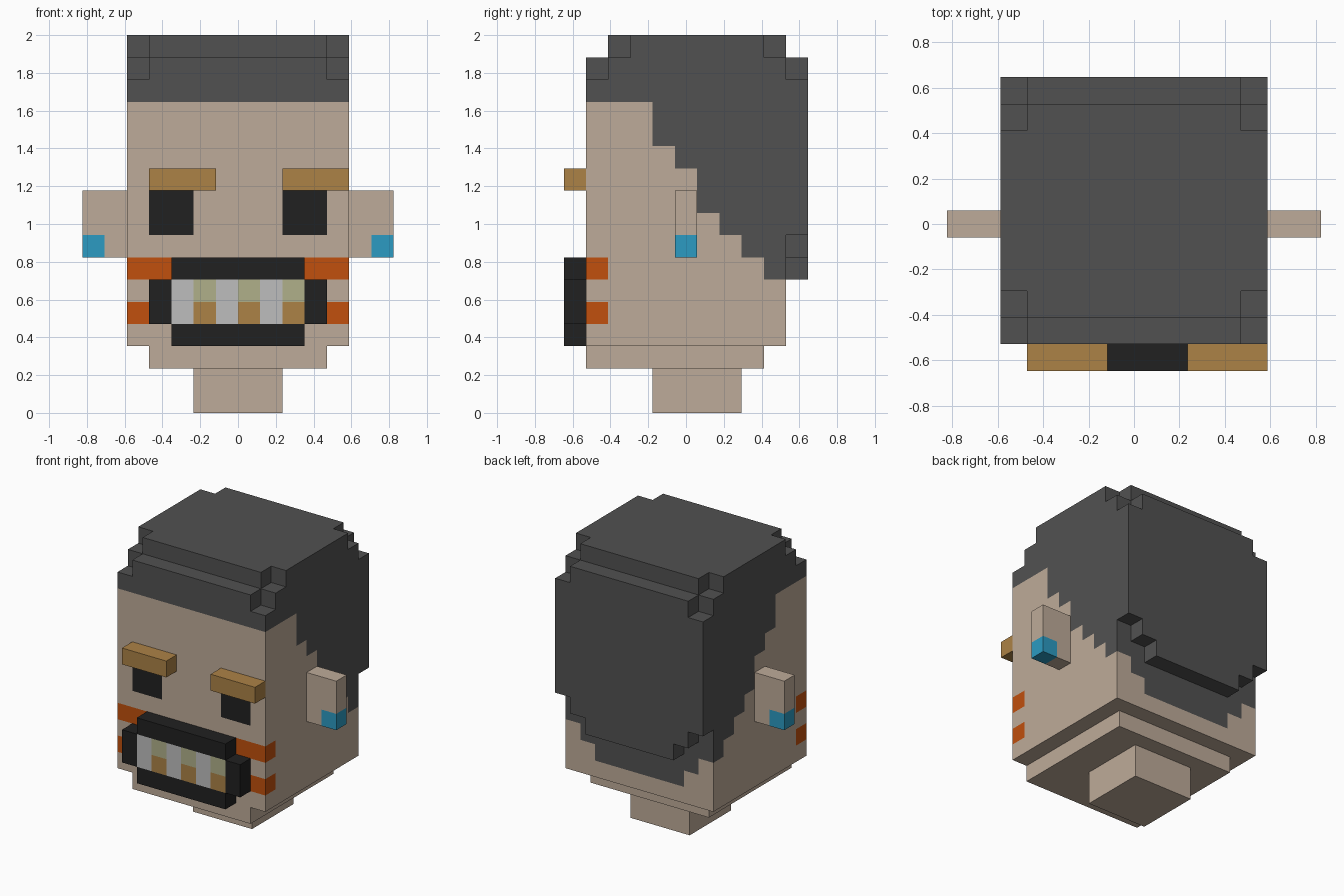
import bpy, bmesh, math
from mathutils import Vector

U = 2 / 17                       # size of one block
SHIFT = Vector((0, -0.5, 0))     # depth sits half a block off the grid

cube = bpy.data.objects.get("Cube")
if cube:
    bpy.data.objects.remove(cube, do_unlink=True)

COLOURS = {
    "skin": (0.515, 0.407, 0.319),
    "hair_grey": (0.083, 0.083, 0.083),
    "black": (0.015, 0.015, 0.015),
    "gold": (0.413, 0.223, 0.061),
    "orange": (0.533, 0.08, 0.004),
    "blue": (0.025, 0.328, 0.539),
    "tooth_white": (0.515, 0.515, 0.515),
    "tooth_yellow": (0.434, 0.434, 0.254),
}
MATS = {}
for key, rgb in COLOURS.items():
    mat = bpy.data.materials.new(key)
    mat.use_nodes = True
    mat.diffuse_color = (*rgb, 1)
    bsdf = next(n for n in mat.node_tree.nodes if n.type == 'BSDF_PRINCIPLED')
    bsdf.inputs["Base Color"].default_value = (*rgb, 1)
    MATS[key] = mat

AXES = [Vector((1, 0, 0)), Vector((0, 1, 0)), Vector((0, 0, 1))]


def block_part(name, boxes, paint):
    """Outer shell of joined boxes ((x0, x1), (y0, y1), (z0, z1)) in blocks.
    paint is a colour name, or a rule giving one for each block."""
    rule = paint if callable(paint) else lambda x, y, z: paint
    cells = {(x, y, z) for bx, by, bz in boxes
             for x in range(*bx) for y in range(*by) for z in range(*bz)}
    mesh = bpy.data.meshes.new(name)
    bm = bmesh.new()
    verts, slots = {}, []

    def corner(p):
        k = tuple(round(c) for c in p)
        if k not in verts:
            verts[k] = bm.verts.new((p + SHIFT) * U)
        return verts[k]

    for cell in sorted(cells):
        colour = rule(*cell)
        if colour not in slots:
            slots.append(colour)
            mesh.materials.append(MATS[colour])
        for i, n in enumerate(AXES):
            a, b = AXES[(i + 1) % 3], AXES[(i + 2) % 3]
            for side in (0, 1):
                near = Vector(cell) + n * (2 * side - 1)
                if tuple(round(c) for c in near) in cells:
                    continue
                o = Vector(cell) + n * side
                ring = [o, o + a, o + a + b, o + b]
                face = bm.faces.new([corner(p) for p in (ring if side else ring[::-1])])
                face.material_index = slots.index(colour)
    # merge the blocks of one flat colour into large faces
    bm.normal_update()
    bmesh.ops.dissolve_limit(bm, angle_limit=math.radians(1), verts=bm.verts[:],
                             edges=bm.edges[:], delimit={'MATERIAL'})
    bm.to_mesh(mesh)
    bm.free()
    obj = bpy.data.objects.new(name, mesh)
    bpy.context.collection.objects.link(obj)
    return obj


# Head: stepped hairline on the sides and back, eyes and cheek stripes
SIDE_HAIRLINE = [14, 14, 14, 12, 11, 9, 8, 7, 6]


def head_paint(x, y, z):
    across = abs(x + 0.5)
    line = SIDE_HAIRLINE[y + 4]
    if y == 4:
        line = 6 if across > 4 else 5 if across > 3 else 4
    if z >= line:
        return "hair_grey"
    if y == -4:
        if z in (8, 9) and 2 < across < 4:
            return "black"
        if z in (4, 6) and across > 3:
            return "orange"
    return "skin"


block_part("head", [((-5, 5), (-4, 5), (3, 15))], head_paint)
block_part("chin", [((-4, 4), (-4, 4), (2, 3))], "skin")
block_part("neck", [((-2, 2), (-1, 3), (0, 2))], "skin")

# Hair: two rounded layers on top, and a thick slab behind
block_part("hair_top", [
    ((-5, 5), (-3, 5), (15, 16)), ((-4, 4), (-4, 6), (15, 16)),
    ((-5, 5), (-2, 4), (16, 17)), ((-4, 4), (-3, 5), (16, 17)),
], "hair_grey")
block_part("hair_back", [((-5 + i, 5 - i), (5, 6), (8 - i, 15)) for i in range(3)],
           "hair_grey")

# Ears with earrings at the outer lower corner
for name, x0 in (("left", 5), ("right", -7)):
    block_part(name + "_ear", [((x0, x0 + 2), (0, 1), (7, 10))],
               lambda x, y, z: "blue" if z == 7 and x in (6, -7) else "skin")

# Brows
for name, x0 in (("left", 2), ("right", -4)):
    block_part(name + "_brow", [((x0, x0 + 3), (-5, -4), (10, 11))], "gold")


# Mouth: black lips around alternating teeth
def mouth_paint(x, y, z):
    if z not in (4, 5) or not -3 <= x < 3:
        return "black"
    if x % 2:
        return "tooth_white"
    return "tooth_yellow" if z == 5 else "gold"


block_part("mouth", [((-3, 3), (-5, -4), (3, 7)), ((-4, 4), (-5, -4), (4, 6))], mouth_paint)
